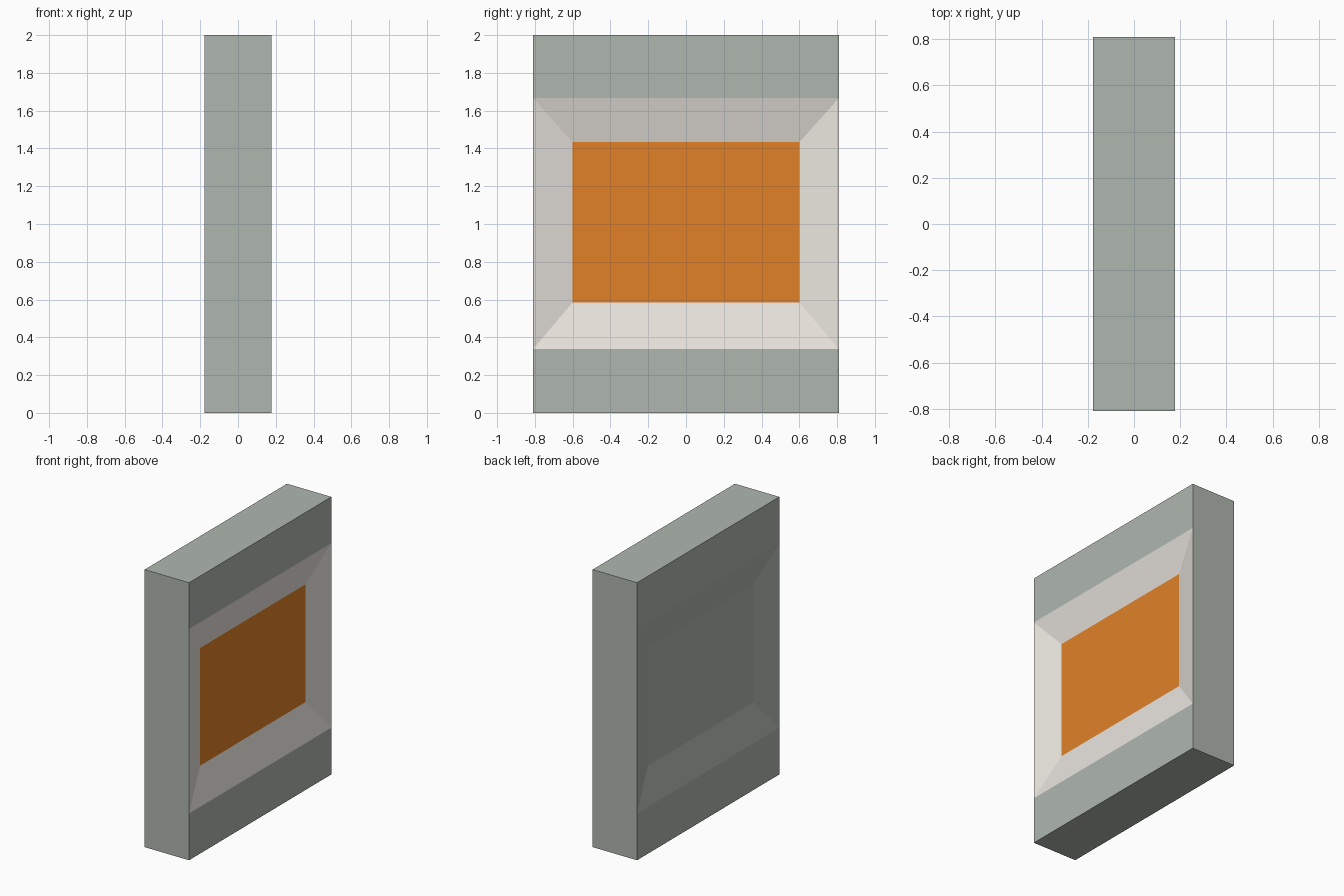
import bpy, bmesh
from mathutils import Vector

if "Cube" in bpy.data.objects:
    bpy.data.objects.remove(bpy.data.objects["Cube"])

HX, HY = 0.177, 0.81        # half thickness, half width
Z0, Z1 = 0.337, 1.667       # limits of the middle section
IY, IZ0, IZ1 = 0.60, 0.585, 1.433   # dished screen opening
DEPTH = 0.06                # how far the screen sits back


def material(name, color):
    m = bpy.data.materials.new(name)
    m.diffuse_color = (*color, 1)
    m.use_nodes = True
    m.node_tree.nodes["Principled BSDF"].inputs["Base Color"].default_value = m.diffuse_color
    return m


MATS = [material("case_grey", (0.43, 0.47, 0.43)),
        material("bezel_white", (0.82, 0.78, 0.73)),
        material("screen_orange", (0.75, 0.22, 0.02))]


def block(name, z0, z1, dished=False):
    bm = bmesh.new()
    bmesh.ops.create_cube(bm, size=2)
    for v in bm.verts:
        v.co = Vector((v.co.x * HX, v.co.y * HY, z0 if v.co.z < 0 else z1))
    if dished:
        # sink a sloped recess into both broad faces, coloured on +x only
        bm.normal_update()
        for f in [f for f in bm.faces if abs(f.normal.x) > 0.9]:
            s = 1 if f.normal.x > 0 else -1
            ret = bmesh.ops.inset_individual(bm, faces=[f], thickness=0.1)
            for v in f.verts:
                v.co = Vector((s * (HX - DEPTH),
                               IY if v.co.y > 0 else -IY,
                               IZ1 if v.co.z > (z0 + z1) / 2 else IZ0))
            if s > 0:
                f.material_index = 2
                for r in ret["faces"]:
                    if r != f:
                        r.material_index = 1
    me = bpy.data.meshes.new(name)
    bm.to_mesh(me)
    bm.free()
    for m in MATS:
        me.materials.append(m)
    ob = bpy.data.objects.new(name, me)
    bpy.context.collection.objects.link(ob)
    return ob


# solid bands above and below the dished middle
block("lower_band", 0, Z0)
block("upper_band", Z1, 2)
block("screen_section", Z0, Z1, dished=True)
